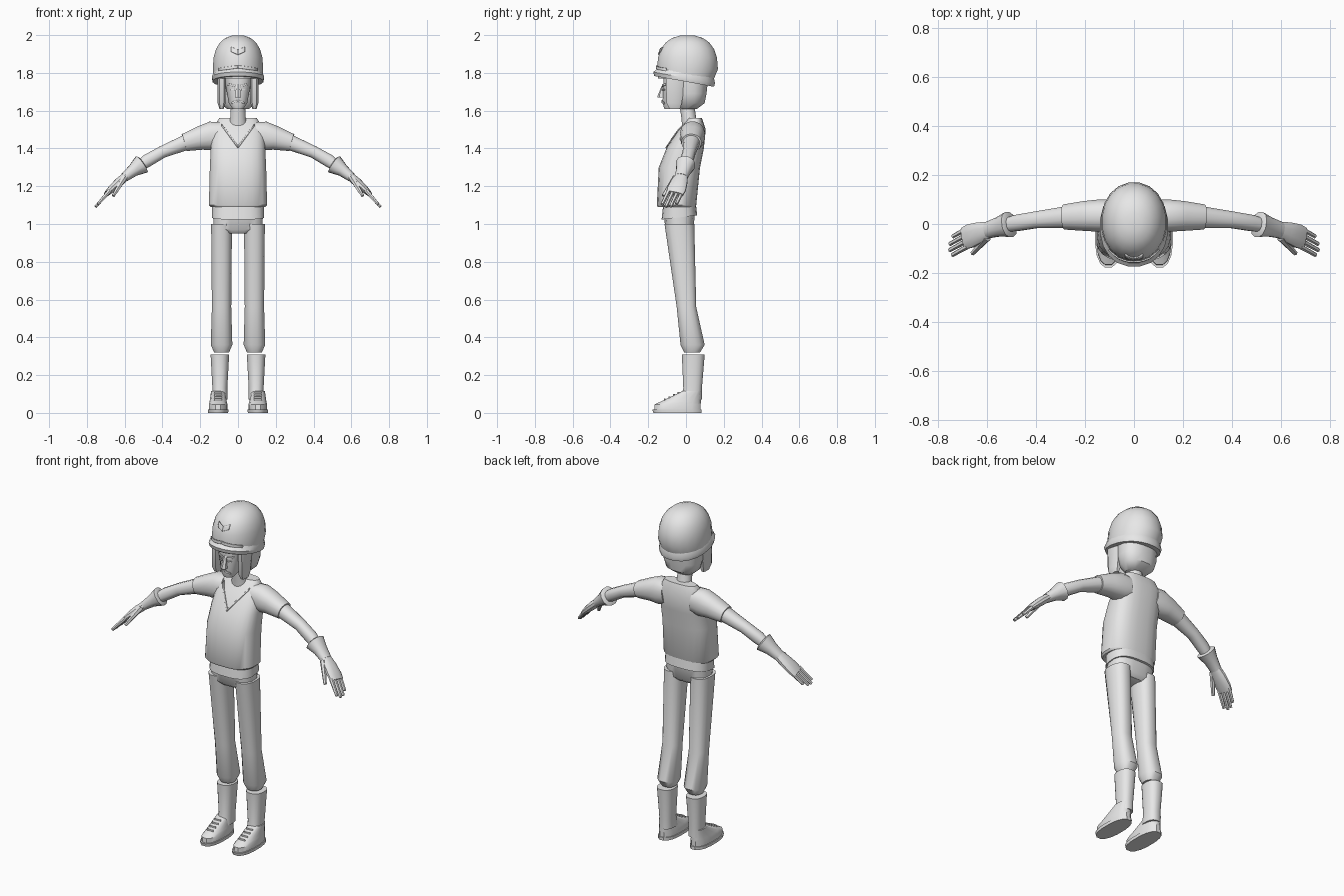
import bpy, bmesh, math
from mathutils import Vector

cube = bpy.data.objects.get("Cube")
if cube:
    bpy.data.objects.remove(cube, do_unlink=True)

grey = bpy.data.materials.new("plain_grey")
grey.use_nodes = True
tone = (.8, .8, .8, 1)
grey.diffuse_color = tone
grey.node_tree.nodes["Principled BSDF"].inputs["Base Color"].default_value = tone
made = []


def finish(name, bm):
    """Turn a bmesh into a named grey object."""
    bmesh.ops.recalc_face_normals(bm, faces=bm.faces)
    mesh = bpy.data.meshes.new(name)
    bm.to_mesh(mesh)
    bm.free()
    mesh.materials.append(grey)
    obj = bpy.data.objects.new(name, mesh)
    bpy.context.collection.objects.link(obj)
    made.append(obj)
    return obj


def loft(name, rings):
    """Skin a closed tube over rings of points, with flat end caps."""
    bm = bmesh.new()
    loops = [[bm.verts.new(point) for point in ring] for ring in rings]
    for low, high in zip(loops, loops[1:]):
        for i in range(len(low)):
            bm.faces.new((low[i - 1], low[i], high[i], high[i - 1]))
    bm.faces.new(loops[0])
    bm.faces.new(loops[-1])
    return finish(name, bm)


def oval(centre, wide, deep, count, power):
    """Rounded-box cross-section spanned by two vectors."""
    points = []
    for i in range(count):
        angle = math.tau * (i + .5) / count
        c, s = math.cos(angle), math.sin(angle)
        points.append(centre + wide * math.copysign(abs(c) ** (2 / power), c)
                      + deep * math.copysign(abs(s) ** (2 / power), s))
    return points


def stack(name, rows, x=0, count=16, power=2.4, tilt=0):
    """Upright body: rows of height, front y, back y and half width."""
    rings = []
    for z, front, back, half in rows:
        depth = (back - front) / 2
        centre = Vector((x, (front + back) / 2, z))
        rings.append(oval(centre, Vector((half, 0, 0)),
                          Vector((0, depth, tilt * depth)), count, power))
    return loft(name, rings)


def limb(name, side, rows, count=12, shift=0, spread=0):
    """Tube along the drooping arm line: rows of reach, half thickness, half depth."""
    line = []
    for i, (reach, _, _) in enumerate(rows):
        stray = spread * i / (len(rows) - 1)
        line.append(Vector((side * reach, .035 - .28 * reach ** 3 + shift + stray,
                            1.475 - .7 * reach ** 2.2 - abs(stray))))
    rings = []
    for i, (_, thick, deep) in enumerate(rows):
        along = line[min(i + 1, len(line) - 1)] - line[max(i - 1, 0)]
        up = along.cross(Vector((0, 1, 0))).normalized()
        across = up.cross(along).normalized()
        rings.append(oval(line[i], up * thick, across * deep, count, 2.3))
    return loft(name, rings)


def strip(name, target, side, start, end, height):
    """Thin slanted strip pressed onto the front of a part."""
    bm = bmesh.new()
    corners = [(*start, 0), (*end, 0), (*end, height), (*start, height)]
    bm.faces.new([bm.verts.new((side * x, -1, z + rise)) for x, z, rise in corners])
    bmesh.ops.subdivide_edges(bm, edges=bm.edges, cuts=4, use_grid_fill=True)
    obj = finish(name, bm)
    wrap = obj.modifiers.new("press", "SHRINKWRAP")
    wrap.target = target
    wrap.wrap_method = "PROJECT"
    wrap.use_project_y = True
    wrap.use_positive_direction = True
    wrap.use_negative_direction = False
    wrap.wrap_mode = "ABOVE_SURFACE"
    wrap.offset = .003
    solid = obj.modifiers.new("thickness", "SOLIDIFY")
    solid.thickness = .006
    solid.offset = 0


# Helmet dome, rounded off by a curve rule
dome_rows = [(1.77, -.15, .15, .13)]
for step in range(6):
    angle = math.radians(16 * step)
    size = math.cos(angle) ** .83
    dome_rows.append((1.82 + .18 * math.sin(angle) ** .83,
                      .008 - .163 * size, .008 + .163 * size, .135 * size))
dome = stack("helmet_dome", dome_rows, count=20, power=2.1)
stack("helmet_brim", [(1.755, -.17, .15, .135), (1.775, -.175, .155, .14),
                      (1.8, -.15, .15, .13)], count=20, power=2.2, tilt=-.18)

# Head, hair, nose and neck
face = stack("face", [(1.61, -.115, -.05, .03), (1.64, -.125, 0, .05),
                      (1.78, -.12, 0, .075)])
stack("hair_back", [(1.61, -.03, .06, .06), (1.64, -.05, .1, .095),
                    (1.69, -.06, .11, .11), (1.78, -.07, .12, .11)])
stack("nose", [(1.67, -.15, -.11, .018), (1.68, -.15, -.11, .017),
               (1.74, -.125, -.11, .01)], count=6)
stack("neck", [(1.5, -.02, .07, .055), (1.56, -.025, .055, .042),
               (1.66, -.04, .04, .038)], power=2)

# Vest, shirt hem and trouser seat
vest = stack("vest", [(1.09, -.15, .05, .145), (1.1, -.155, .055, .155),
                      (1.3, -.145, .075, .15), (1.4, -.105, .095, .145),
                      (1.5, -.04, .105, .14), (1.56, .015, .085, .1)], count=24, power=2.7)
stack("shirt_hem", [(1.035, -.13, .06, .138), (1.12, -.12, .05, .138)],
      count=24, power=2.7, tilt=.12)
stack("trouser_seat", [(.95, -.09, .02, .09), (.97, -.11, .04, .13),
                       (1.07, -.12, .05, .135)], power=2.8)

for word, side in (("left", 1), ("right", -1)):
    # Face details, helmet badge, helmet band and neckline
    for part, target, start, end, height in (
            ("moustache", face, (0, 1.648), (.032, 1.636), .01),
            ("eyebrow", face, (.012, 1.725), (.05, 1.735), .01),
            ("eye", face, (.018, 1.707), (.04, 1.707), .008),
            ("badge_half", dome, (0, 1.895), (.035, 1.91), .025),
            ("band_half", dome, (0, 1.825), (.1, 1.81), .015),
            ("neckline", vest, (0, 1.4), (.085, 1.515), .012)):
        strip(f"{word}_{part}", target, side, start, end, height)
    stack(word + "_side_lock", [(1.61, -.09, -.03, .012), (1.64, -.105, -.02, .022),
                                (1.78, -.11, 0, .022)], side * .087, count=8, power=3)

    # Sleeve, arm and glove
    limb(word + "_sleeve", side, [(.09, .07, .065), (.14, .078, .067),
                                  (.2, .064, .062), (.285, .047, .052)], count=16)
    limb(word + "_arm", side, [(.25, .044, .047), (.4, .033, .035),
                               (.48, .035, .034), (.55, .025, .025)])
    limb(word + "_glove_cuff", side, [(.505, .04, .04), (.51, .053, .053),
                                      (.555, .034, .04), (.6, .025, .034)])
    limb(word + "_palm", side, [(.585, .023, .032), (.63, .024, .044),
                                (.67, .02, .05), (.695, .014, .046)])
    fingers = ("little", "ring", "middle", "index")
    for order, finger in enumerate(fingers):
        tip = .74 + .015 * math.sin(order)
        limb(f"{word}_{finger}_finger", side, [(.68, .012, .011), (tip, .008, .009)],
             count=6, shift=.036 - .025 * order, spread=-.008)
    limb(word + "_thumb", side, [(.6, .016, .016), (.66, .009, .009)],
         count=6, shift=-.03, spread=-.045)

    # Trouser leg
    stack(word + "_trouser_leg", [(.32, -.01, .075, .04), (.36, -.03, .1, .058),
                                  (.56, -.05, .055, .052), (1, -.115, .045, .056)], side * .087)

    # Boot shaft, foot, sole and laces
    stack(word + "_boot_shaft", [(.07, -.03, .085, .04), (.13, -.015, .085, .04),
                                 (.31, -.023, .1, .05)], side * .096)
    foot = side * .105
    stack(word + "_boot_foot", [(.015, -.17, .08, .05), (.045, -.168, .08, .05),
                                (.06, -.135, .08, .046), (.115, -.02, .08, .038)], foot)
    stack(word + "_boot_sole", [(0, -.175, .085, .054), (.018, -.18, .085, .055)], foot)
    for lace in range(4):
        y, z = -.04 - .024 * lace, .11 - .011 * lace
        stack(f"{word}_boot_lace_{lace}", [(z - .015, y - .005, y + .005, .024),
                                           (z, y - .005, y + .005, .02)], foot, count=8)

# Smooth shading with sharp creases kept
bpy.ops.object.select_all(action="DESELECT")
for obj in made:
    obj.select_set(True)
bpy.context.view_layer.objects.active = dome
bpy.ops.object.shade_smooth_by_angle(angle=math.radians(40))
